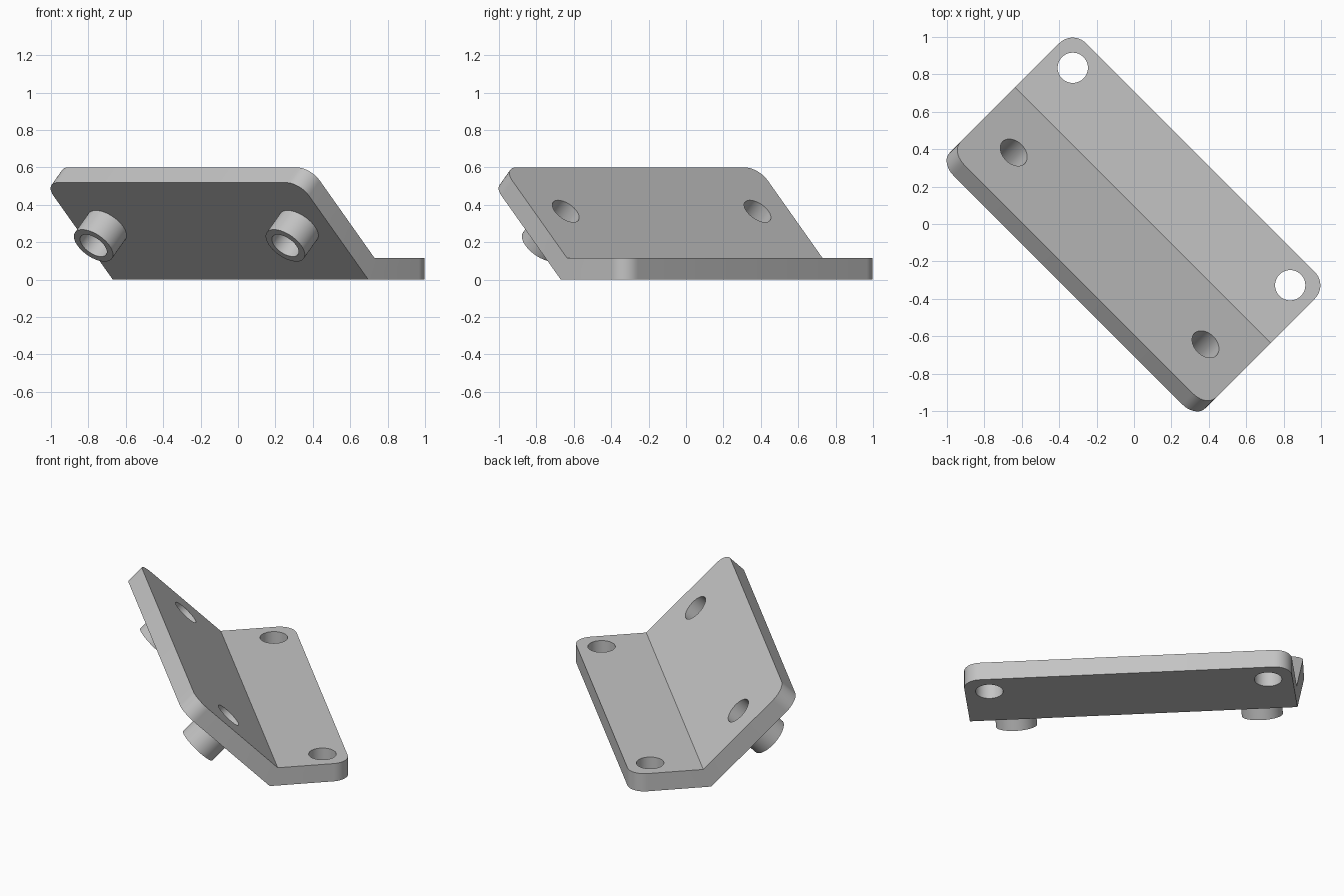
import bpy, bmesh, math
from mathutils import Vector, Matrix

if "Cube" in bpy.data.objects:
    bpy.data.objects.remove(bpy.data.objects["Cube"], do_unlink=True)

HALF = 0.966       # half length along the fold
THICK = 0.115      # sheet thickness
EDGE = 0.502       # reach of both flanges from the centre
FOLD = 0.067       # fold line on the inner side
TOP = 0.6
S = math.sqrt(0.5)

grey = bpy.data.materials.new("light grey")
grey.use_nodes = True
color = (0.55, 0.55, 0.55, 1)
grey.diffuse_color = color
grey.node_tree.nodes["Principled BSDF"].inputs["Base Color"].default_value = color


def make_object(name, bm):
    bmesh.ops.recalc_face_normals(bm, faces=bm.faces[:])
    mesh = bpy.data.meshes.new(name)
    bm.to_mesh(mesh)
    bm.free()
    mesh.materials.append(grey)
    obj = bpy.data.objects.new(name, mesh)
    bpy.context.collection.objects.link(obj)
    return obj


def cylinder(name, start, end, radius):
    """Solid cylinder between two points."""
    axis = end - start
    turn = axis.to_track_quat('Z', 'Y').to_matrix().to_4x4()
    bm = bmesh.new()
    bmesh.ops.create_cone(bm, cap_ends=True, segments=48, radius1=radius,
                          radius2=radius, depth=axis.length,
                          matrix=Matrix.Translation((start + end) / 2) @ turn)
    return make_object(name, bm)


def combine(target, tool, operation):
    """Apply a boolean and drop the tool."""
    tool.hide_render = True
    mod = target.modifiers.new(operation.lower(), 'BOOLEAN')
    mod.operation = operation
    mod.solver = 'EXACT'
    mod.object = tool
    bpy.context.view_layer.objects.active = target
    bpy.ops.object.modifier_apply(modifier=mod.name)
    bpy.data.objects.remove(tool, do_unlink=True)


# Bent sheet: side profile swept along the fold
rise = TOP - THICK
profile = [(EDGE, 0), (EDGE, THICK), (FOLD, THICK), (FOLD - rise, TOP),
           (FOLD - rise - THICK * S, TOP - THICK * S),
           (FOLD - THICK * math.tan(math.pi / 8), 0)]
bm = bmesh.new()
cap = bm.faces.new([bm.verts.new((-HALF, y, z)) for y, z in profile])
sweep = bmesh.ops.extrude_face_region(bm, geom=[cap])
bmesh.ops.translate(bm, vec=(2 * HALF, 0, 0),
                    verts=[g for g in sweep["geom"] if isinstance(g, bmesh.types.BMVert)])
bmesh.ops.recalc_face_normals(bm, faces=bm.faces[:])

# Round the free corners of both flanges
corners = [e for e in bm.edges
           if abs(e.verts[0].co.x - e.verts[1].co.x) < 0.001
           and abs(e.calc_length() - THICK) < 0.002
           and abs((e.verts[0].co.y + e.verts[1].co.y) / 2) > 0.3]
bmesh.ops.bevel(bm, geom=corners, offset=0.1, offset_type='OFFSET', segments=10,
                profile=0.5, affect='EDGES')
bracket = make_object("angled_bracket", bm)

# Bosses and holes, mirrored left and right
normal = Vector((0, S, S))
for side in (-1, 1):
    seat = Vector((side * 0.725, -0.184, THICK + FOLD + 0.184))
    tip = seat - normal * 0.26
    combine(bracket, cylinder("boss", seat - normal * 0.06, tip, 0.121), 'UNION')
    combine(bracket, cylinder("boss_hole", seat + normal * 0.1,
                              tip - normal * 0.1, 0.083), 'DIFFERENCE')
    hole = Vector((side * 0.822, 0.359, 0))
    combine(bracket, cylinder("base_hole", hole - Vector((0, 0, 0.1)),
                              hole + Vector((0, 0, 0.3)), 0.081), 'DIFFERENCE')

# Turn the part so the fold runs diagonally
bracket.data.transform(Matrix.Rotation(-math.pi / 4, 4, 'Z'))
for poly in bracket.data.polygons:
    poly.material_index = 0

bpy.ops.object.select_all(action='DESELECT')
bracket.select_set(True)
bpy.context.view_layer.objects.active = bracket
bpy.ops.object.shade_smooth_by_angle(angle=math.radians(30))
